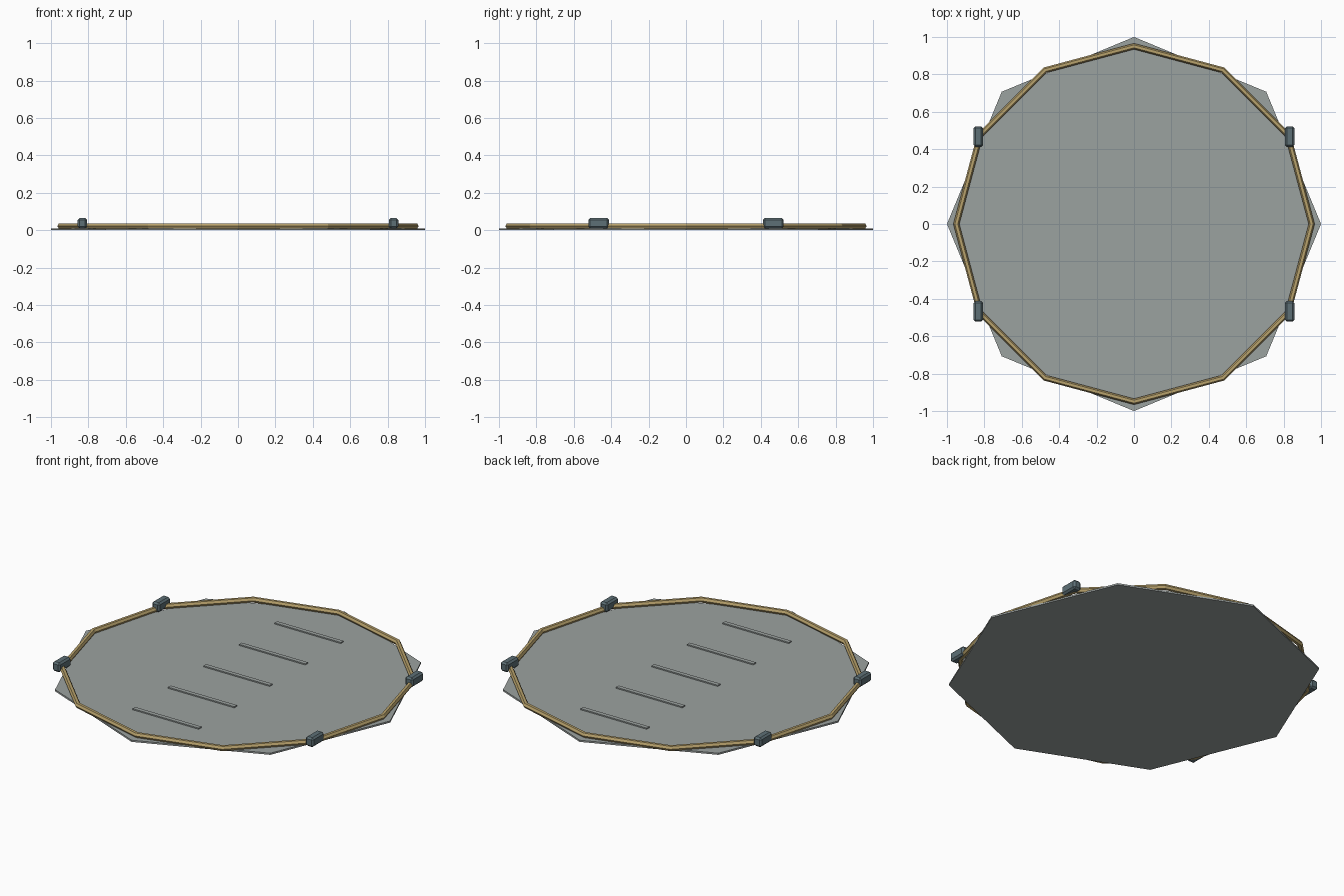
import bpy, bmesh
from math import cos, sin, pi

cube = bpy.data.objects.get("Cube")
if cube:
    bpy.data.objects.remove(cube, do_unlink=True)


def material(name, color):
    m = bpy.data.materials.new(name)
    m.use_nodes = True
    m.diffuse_color = (*color, 1)
    m.node_tree.nodes["Principled BSDF"].inputs["Base Color"].default_value = (*color, 1)
    return m


GREY = material("plate grey", (0.33, 0.36, 0.35))
BRASS = material("brass", (0.48, 0.36, 0.15))
SLATE = material("slate blue", (0.11, 0.16, 0.18))


def finish(name, bm, mat):
    bmesh.ops.recalc_face_normals(bm, faces=bm.faces)
    mesh = bpy.data.meshes.new(name)
    bm.to_mesh(mesh)
    bm.free()
    mesh.materials.append(mat)
    obj = bpy.data.objects.new(name, mesh)
    bpy.context.collection.objects.link(obj)
    return obj


def box(name, center, size, mat, chamfer=0):
    bm = bmesh.new()
    bmesh.ops.create_cube(bm, size=1)
    for v in bm.verts:
        v.co = [c + s * k for c, s, k in zip(center, size, v.co)]
    if chamfer:
        bmesh.ops.bevel(bm, geom=bm.edges[:], offset=chamfer, segments=1,
                        affect='EDGES', profile=0.5)
    return finish(name, bm, mat)


# Eight-sided base plate
bm = bmesh.new()
rim = [bm.verts.new((cos(i * pi / 4), sin(i * pi / 4), 0)) for i in range(8)]
base = bm.faces.new(rim)
top = bmesh.ops.extrude_face_region(bm, geom=[base])["geom"]
for v in top:
    if isinstance(v, bmesh.types.BMVert):
        v.co.z = 0.01
finish("base_plate", bm, GREY)

# Twelve-sided ring with a hexagonal section
bm = bmesh.new()
loops = []
for i in range(12):
    a = i * pi / 6
    loop = []
    for j in range(6):
        b = j * pi / 3
        r = 0.95 + 0.016 * cos(b)
        loop.append(bm.verts.new((r * cos(a), r * sin(a), 0.022 + 0.016 * sin(b))))
    loops.append(loop)
for i in range(12):
    p, q = loops[i], loops[(i + 1) % 12]
    for j in range(6):
        k = (j + 1) % 6
        bm.faces.new((p[j], q[j], q[k], p[k]))
finish("rim_ring", bm, BRASS)

# Raised tread bars across the plate
for i in range(5):
    box(f"tread_bar_{i + 1}", (0, (i - 2) / 3, 0.011), (0.435, 0.025, 0.012), GREY)

# Chamfered clamps on the ring
for sx, side in ((1, "left"), (-1, "right")):
    for sy, end in ((-1, "front"), (1, "back")):
        box(f"clamp_{end}_{side}", (sx * 0.832, sy * 0.467, 0.037),
            (0.05, 0.11, 0.056), SLATE, 0.01)
